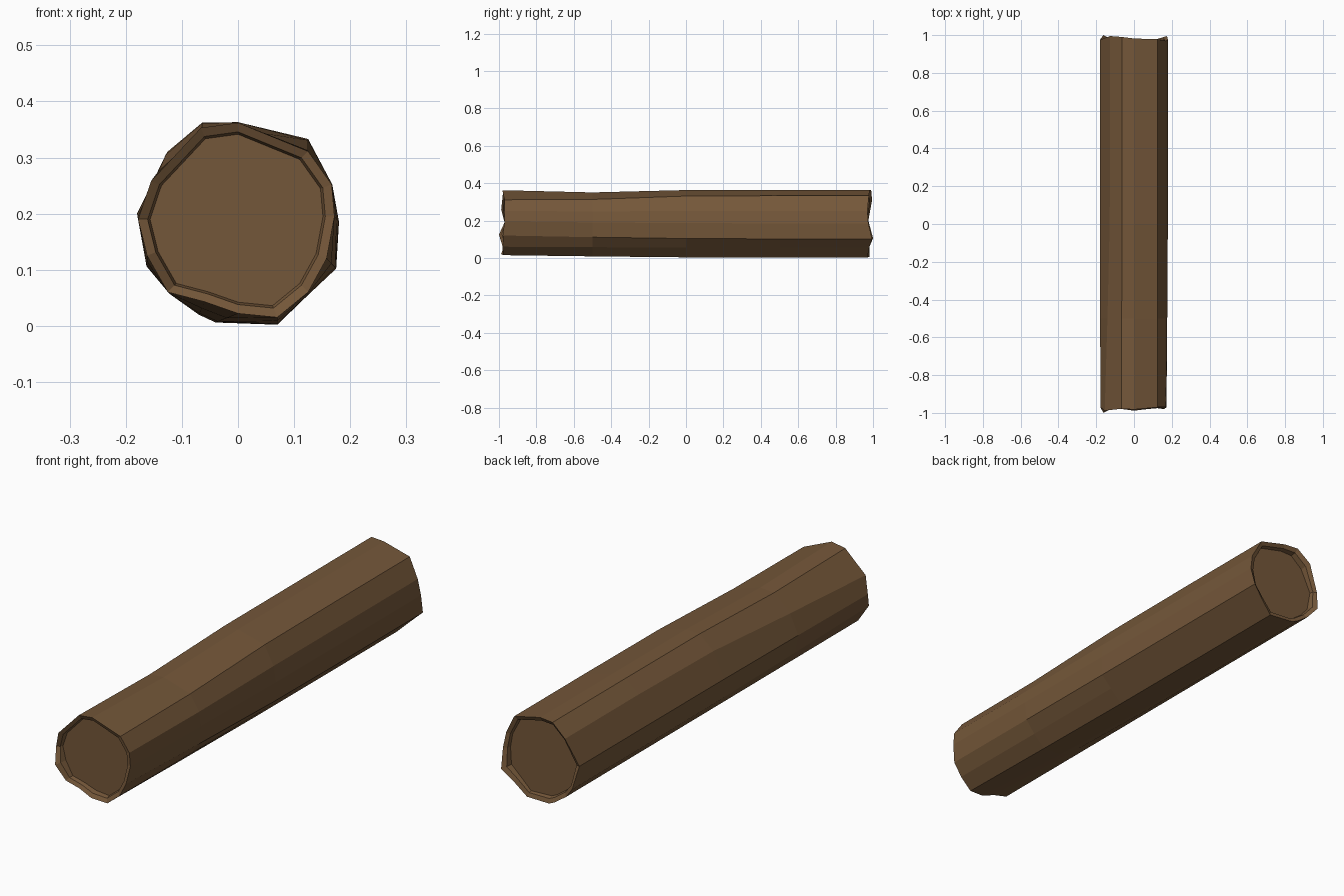
import bpy, bmesh

if "Cube" in bpy.data.objects:
    bpy.data.objects.remove(bpy.data.objects["Cube"])

# One bark brown is used for the whole log
bark = bpy.data.materials.new("bark brown")
bark.diffuse_color = (0.175, 0.095, 0.041, 1)
bark.use_nodes = True
bark.node_tree.nodes["Principled BSDF"].inputs["Base Color"].default_value = bark.diffuse_color

# Irregular 14-sided outlines (x, z), clockwise from the top
FRONT = [(0, .362), (.125, .311), (.167, .252), (.172, .195), (.158, .12), (.125, .06), (.07, .015),
         (0, .022), (-.06, .043), (-.125, .06), (-.162, .125), (-.178, .19), (-.155, .258), (-.066, .353)]
BACK = [(0, .363), (.125, .333), (.168, .252), (.18, .185), (.175, .102), (.125, .055), (.07, .002),
        (-.04, .006), (-.07, .02), (-.122, .057), (-.163, .106), (-.18, .2), (-.126, .31), (-.064, .362)]
# Ragged end offsets, measured inward from y = +-1
JAG_F = [.018, .03, .03, .03, .02, .025, .02, .012, .02, .02, .0, .03, .012, .022]
JAG_B = [.018, .022, .03, .025, .005, .02, .03, .02, .018, .02, .0, .025, .005, .01]

bm = bmesh.new()


def outline(t, dip=0.0):
    pts = []
    for (ax, az), (bx, bz) in zip(FRONT, BACK):
        x, z = ax + (bx - ax) * t, az + (bz - az) * t
        pts.append((x, z - dip * max(0, (z - .2) / .16)))
    return pts


def ring(pts, ys, scale=1.0):
    return [bm.verts.new((x * scale, y, .19 + (z - .19) * scale)) for (x, z), y in zip(pts, ys)]


def bridge(a, b):
    for i in range(len(a)):
        j = (i + 1) % len(a)
        bm.faces.new((a[i], a[j], b[j], b[i]))


# Each end has a ragged rim, a short lip and a recessed flat cap
rings = [ring(FRONT, [-.955] * 14, .88),
         ring(FRONT, [-1 + j * .6 + .016 for j in JAG_F], .905),
         ring(FRONT, [-1 + j for j in JAG_F])]
for y, t, dip in ((-.5, .5, .012), (0, .9, 0), (.5, 1, 0)):
    rings.append(ring(outline(t, dip), [y] * 14))
rings += [ring(BACK, [1 - j for j in JAG_B]),
          ring(BACK, [1 - j * .6 - .016 for j in JAG_B], .905),
          ring(BACK, [.955] * 14, .88)]
for a, b in zip(rings, rings[1:]):
    bridge(a, b)
bm.faces.new(rings[0])
bm.faces.new(rings[-1][::-1])
bmesh.ops.recalc_face_normals(bm, faces=bm.faces[:])

mesh = bpy.data.meshes.new("log")
bm.to_mesh(mesh)
bm.free()
mesh.materials.append(bark)
log = bpy.data.objects.new("log", mesh)
bpy.context.collection.objects.link(log)
